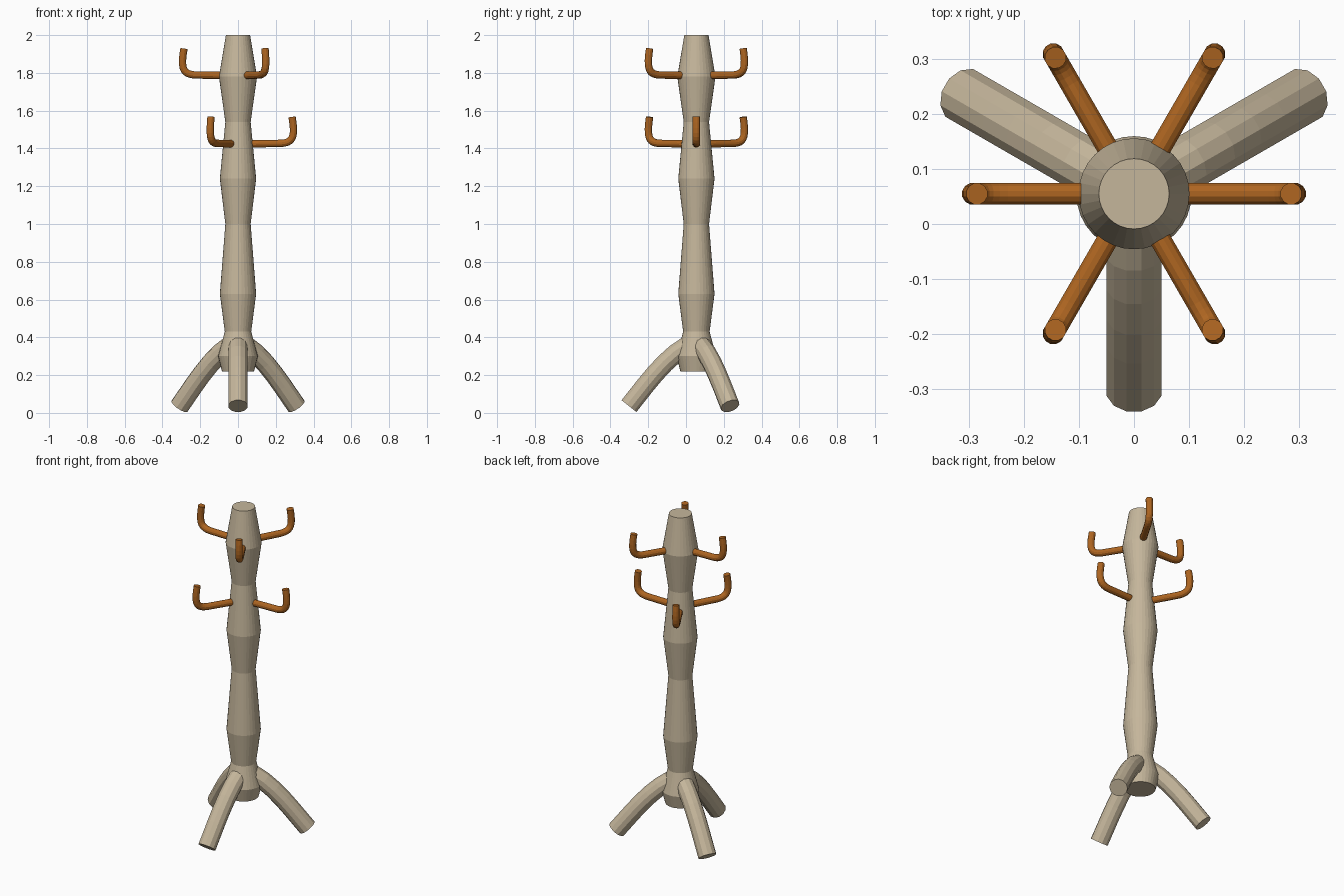
import bpy, bmesh
from math import cos, sin, pi, radians
from mathutils import Vector, Matrix
from mathutils.geometry import interpolate_bezier

if "Cube" in bpy.data.objects:
    bpy.data.objects.remove(bpy.data.objects["Cube"])

AXIS_Y = 0.055  # the stand's axis


def material(name, colour):
    mat = bpy.data.materials.new(name)
    mat.use_nodes = True
    mat.diffuse_color = colour
    mat.node_tree.nodes["Principled BSDF"].inputs["Base Color"].default_value = colour
    return mat


pale_wood = material("pale_wood", (0.56, 0.47, 0.33, 1))
orange_wood = material("orange_wood", (0.42, 0.13, 0.015, 1))


def loft(name, rings, mat, angle=0):
    """Skin a list of equal point rings, cap both ends, turn about the axis."""
    bm = bmesh.new()
    loops = [[bm.verts.new(p) for p in ring] for ring in rings]
    for a, b in zip(loops, loops[1:]):
        for i in range(len(a)):
            j = (i + 1) % len(a)
            bm.faces.new((a[i], a[j], b[j], b[i]))
    bm.faces.new(loops[0])
    bm.faces.new(loops[-1])
    bmesh.ops.recalc_face_normals(bm, faces=bm.faces)
    bm.transform(Matrix.Translation((0, AXIS_Y, 0)) @ Matrix.Rotation(radians(angle), 4, "Z"))
    mesh = bpy.data.meshes.new(name)
    bm.to_mesh(mesh)
    bm.free()
    mesh.materials.append(mat)
    obj = bpy.data.objects.new(name, mesh)
    bpy.context.collection.objects.link(obj)
    return obj


def tube(name, path, radius, sides, mat, angle):
    """Sweep a polygon along a path of (distance out, height)."""
    pts = [Vector((r, 0, z)) for r, z in path]
    side = Vector((0, 1, 0))
    rings = []
    for i, p in enumerate(pts):
        t = (pts[min(i + 1, len(pts) - 1)] - pts[max(i - 1, 0)]).normalized()
        up = t.cross(side)
        rings.append([p + radius * (cos(a) * side + sin(a) * up)
                      for a in (2 * pi * (k + 0.5) / sides for k in range(sides))])
    return loft(name, rings, mat, angle)


def bezier(points, steps):
    return [tuple(p) for p in interpolate_bezier(*[Vector(p) for p in points], steps)]


# Turned trunk with a flared foot collar
profile = [(0.085, 0.22), (0.105, 0.30), (0.07, 0.43), (0.096, 0.63), (0.067, 1.0),
           (0.096, 1.24), (0.067, 1.54), (0.101, 1.78), (0.064, 2.0)]
SIDES = 32
loft("trunk", [[(r * cos(2 * pi * k / SIDES), r * sin(2 * pi * k / SIDES), z)
                for k in range(SIDES)] for r, z in profile], pale_wood)

# Three splayed legs
leg_path = bezier([(0.05, 0.355), (0.17, 0.29), (0.28, 0.13), (0.357, 0.036)], 7)
for name, angle in (("front_leg", -90), ("left_leg", 30), ("right_leg", 150)):
    tube(name, leg_path, 0.052, 12, pale_wood, angle)

# Two tiers of three upturned hooks
bend = bezier([(0.23, 0.003), (0.29, 0.008), (0.305, 0.035), (0.286, 0.143)], 10)
hook_path = [(0.05, 0)] + bend
for tier, height, start in (("upper", 1.786, 60), ("lower", 1.424, 0)):
    for i in range(3):
        path = [(r, z + height) for r, z in hook_path]
        tube(f"{tier}_hook_{i + 1}", path, 0.02, 12, orange_wood, start + 120 * i)
